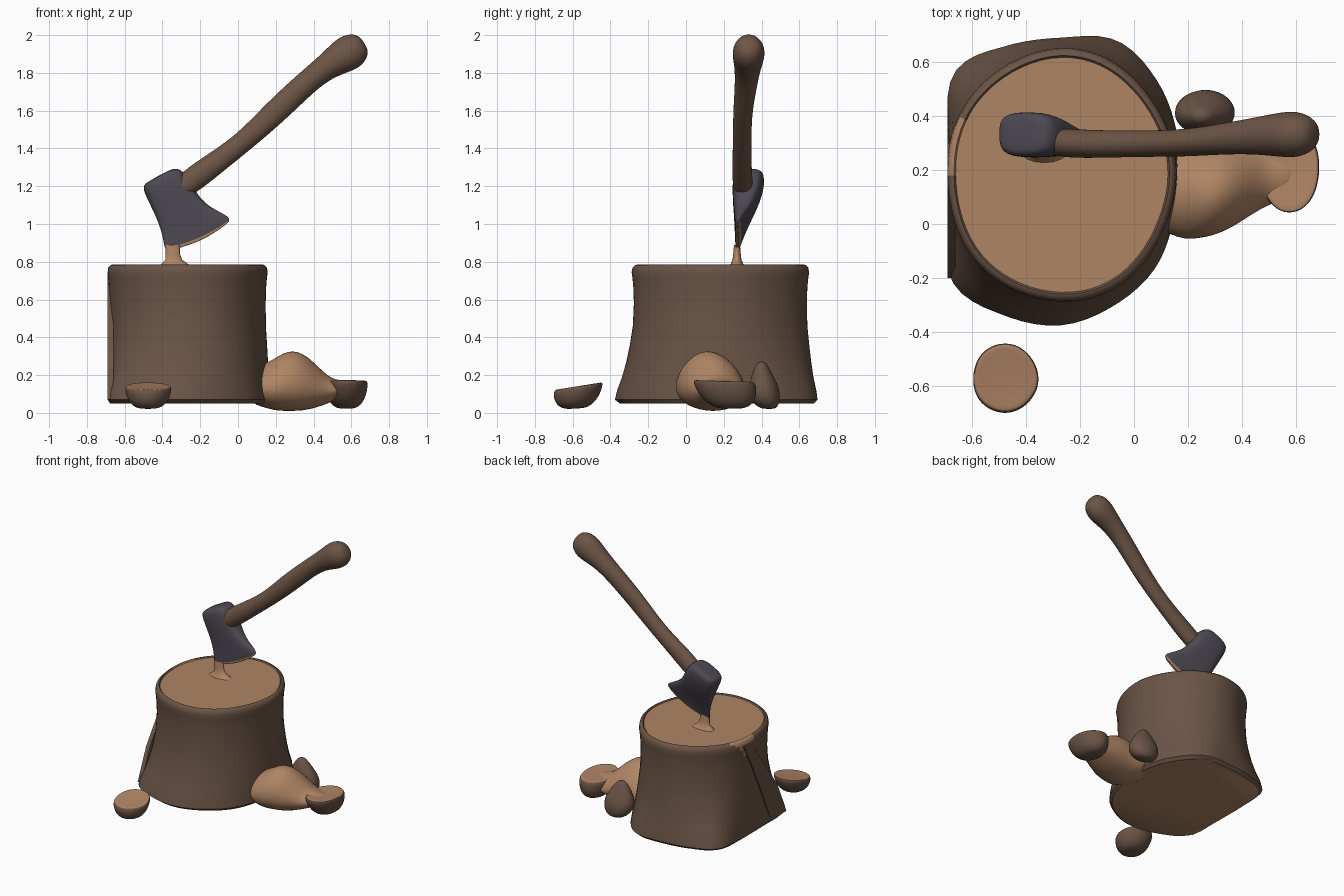
import bpy, bmesh, math
from mathutils import Vector
from math import sin, cos, pi, radians

if "Cube" in bpy.data.objects:
    bpy.data.objects.remove(bpy.data.objects["Cube"])


def material(name, rgb):
    m = bpy.data.materials.new(name)
    m.diffuse_color = (*rgb, 1)
    m.use_nodes = True
    m.node_tree.nodes["Principled BSDF"].inputs["Base Color"].default_value = m.diffuse_color
    return m


BARK = material("bark brown", (0.144, 0.089, 0.061))
WOOD = material("cut wood tan", (0.43, 0.235, 0.13))
METAL = material("dark metal", (0.075, 0.068, 0.088))
HANDLE = material("handle brown", (0.152, 0.091, 0.061))


def loft(name, rings, mats, rule=None, subdiv=0, angle=40):
    """Skin a stack of closed rings, cap both ends, colour faces by rule(center, normal)."""
    bm = bmesh.new()
    vs = [[bm.verts.new(p) for p in r] for r in rings]
    n = len(rings[0])
    for a, b in zip(vs, vs[1:]):
        for i in range(n):
            j = (i + 1) % n
            bm.faces.new((a[i], a[j], b[j], b[i]))
    bm.faces.new(vs[0][::-1])
    bm.faces.new(vs[-1])
    bmesh.ops.recalc_face_normals(bm, faces=bm.faces)
    if rule:
        for f in bm.faces:
            f.material_index = rule(f.calc_center_median(), f.normal)
    me = bpy.data.meshes.new(name)
    bm.to_mesh(me)
    bm.free()
    ob = bpy.data.objects.new(name, me)
    bpy.context.collection.objects.link(ob)
    for m in mats:
        me.materials.append(m)
    bpy.ops.object.select_all(action='DESELECT')
    ob.select_set(True)
    bpy.context.view_layer.objects.active = ob
    bpy.ops.object.shade_smooth_by_angle(angle=radians(angle))
    if subdiv:
        mod = ob.modifiers.new("round", 'SUBSURF')
        mod.levels = mod.render_levels = subdiv
    return ob


def ellipse(cx, cy, z, rx, ry, n=24):
    return [Vector((cx + rx * cos(2 * pi * i / n), cy + ry * sin(2 * pi * i / n), z)) for i in range(n)]


def sample(vals, t):
    """Smooth periodic curve through evenly spaced values, t in 0..1."""
    n = len(vals)
    i = int(t * n)
    f = t * n - i
    a, b, c, d = (vals[(i + k) % n] for k in (-1, 0, 1, 2))
    return b + 0.5 * f * (c - a + f * (2 * a - 5 * b + 4 * c - d + f * (3 * (b - c) + d - a)))


# Stump: round trunk flaring to an uneven foot, sliced flat on the left
CX, CY, N = -0.27, 0.18, 72
foot = [.44, .46, .50, .54, .51, .52, .55, .455, .42, .455, .565, .56, .555, .52, .49, .45]


def trunk_ring(z, flare, scale):
    ring = []
    for i in range(N):
        a = 2 * pi * i / N
        top = 0.42 * 0.465 / math.hypot(0.465 * cos(a), 0.42 * sin(a))
        top *= 1 + 0.008 * sin(5 * a + 1)
        r = (top + (sample(foot, i / N) - top) * flare) * scale
        ring.append(Vector((max(CX + r * cos(a), -0.69), CY + r * sin(a), z)))
    return ring


stump_levels = [(.05, .9, .97), (.07, 1, 1), (.12, .88, 1), (.19, .6, 1), (.27, .36, 1), (.36, .18, .995),
                (.46, .06, .985), (.58, 0, .985), (.66, 0, .99), (.71, 0, 1.0), (.745, 0, 1.01),
                (.77, 0, 1.0), (.783, 0, .97), (.785, 0, .95), (.777, 0, .935)]


def stump_rule(c, n):
    if n.z < -0.9 or (n.z > 0.9 and c.z < 0.78 and abs(c.x - CX) < 0.2 and abs(c.y - CY) < 0.2):
        return 1
    # torn chip under the rim on the flat side
    a = math.degrees(math.atan2(c.y - CY, c.x - CX))
    return 1 if c.z > 0.66 + abs(a - 166) * 0.008 and 150 < a < 180 else 0


loft("stump", [trunk_ring(*l) for l in stump_levels], [BARK, WOOD], stump_rule)

# Split flap of bark on the sliced side
flap = [[Vector((-0.69 + dx, y, z)) for dx, y in ((0, y0), (0.03, y0), (0.03, y1), (0, y1))]
        for z, y0, y1 in ((.07, -.2, -.02), (.3, -.1, .08), (.55, .08, .2), (.74, .22, .3))]
loft("bark_flap", flap, [BARK])

# Splinter raised where the blade bites the stump
loft("splinter", [ellipse(x, .27, z, rx, ry, 16) for x, z, rx, ry in
                  ((-.33, .77, .10, .05), (-.335, .785, .075, .035), (-.34, .81, .045, .024),
                   (-.345, .84, .038, .02), (-.345, .89, .04, .016))], [WOOD], angle=70)

# Axe head: sections from the thick poll down to the thin curved edge
head_rows = [((-.475, 1.225), (-.36, 1.29), .055, .335, 0), ((-.51, 1.20), (-.305, 1.30), .085, .333, 0),
             ((-.485, 1.14), (-.25, 1.225), .083, .328, 0), ((-.445, 1.06), (-.205, 1.14), .066, .315, 0),
             ((-.41, .975), (-.14, 1.085), .042, .297, 0), ((-.395, .905), (-.055, 1.045), .024, .282, .005),
             ((-.39, .87), (-.04, 1.025), .015, .275, .025), ((-.375, .85), (-.055, .995), .007, .272, .02)]


def head_ring(p, q, half, cy, bulge, n=20):
    ring = []
    for i in range(n):
        a = 2 * pi * i / n
        u = math.copysign(abs(cos(a)) ** 0.7, cos(a))
        v = math.copysign(abs(sin(a)) ** 0.6, sin(a))
        s = (u + 1) / 2
        b = bulge * (1 - u * u)
        ring.append(Vector((p[0] + (q[0] - p[0]) * s + b * 0.5, cy + half * v,
                            p[1] + (q[1] - p[1]) * s - b)))
    return ring


def edge_rule(c, n):
    return 1 if c.z < 0.92 + 0.42 * (c.x + .33) - 0.03 and c.z < 1.02 else 0


loft("axe_head", [head_ring(*r) for r in head_rows], [METAL, WOOD], edge_rule, 2, 180)

# Axe handle: swept oval with a swollen knob
handle_pts = [(-.36, .31, 1.14, .05, .05), (-.24, .298, 1.235, .07, .055), (-.13, .296, 1.315, .062, .052),
              (0, .297, 1.412, .056, .05), (.1, .298, 1.50, .06, .05), (.2, .301, 1.595, .066, .052),
              (.3, .312, 1.69, .066, .057), (.4, .322, 1.78, .064, .064), (.48, .328, 1.84, .072, .074),
              (.55, .331, 1.885, .092, .085), (.60, .332, 1.915, .097, .088),
              (.645, .332, 1.943, .078, .07), (.67, .332, 1.958, .04, .036)]
handle_rings = []
for k, (x, y, z, r, ry) in enumerate(handle_pts):
    a, b = handle_pts[max(k - 1, 0)], handle_pts[min(k + 1, len(handle_pts) - 1)]
    d = Vector((b[0] - a[0], 0, b[2] - a[2])).normalized()
    up = Vector((-d.z, 0, d.x))
    handle_rings.append([Vector((x, y, z)) + up * r * cos(t) + Vector((0, ry * sin(t), 0))
                         for t in (2 * pi * i / 16 for i in range(16))])
loft("axe_handle", handle_rings, [HANDLE], None, 2, 180)


# Half-log chips: bark bowls with a pale flat cut on top
def chip(name, cx, cy, rx, ry, top, bottom, tilt, lean):
    rings = []
    for s, h in ((.3, 0), (.55, .06), (.76, .22), (.91, .46), (.99, .74), (1, .9), (.96, .99), (.88, 1), (.5, .96)):
        ring = ellipse(cx, cy, 0, rx * s, ry * s)
        for i, p in enumerate(ring):
            p.z = bottom + (top - bottom) * h + tilt * (p.y - cy) * (0.3 + 0.7 * h)
            p.y += lean * (1 - h)
            wob = 1 + 0.025 * sin(3 * 2 * pi * i / 24 + cx * 9)
            p.x = cx + (p.x - cx) * wob
        rings.append(ring)
    return loft(name, rings, [BARK, WOOD], lambda c, n: 1 if n.z > 0.75 else 0, 1, 60)


chip("front_chip", -.477, -.568, .123, .13, .143, .022, .16, -.02)
chip("right_chip", .575, .2, .115, .165, .17, .022, -.03, .04)

# Large pale wedge leaning on the stump, pear-shaped in section
wedge = [(.06, .0, .30, .05, .22), (.13, -.04, .34, .03, .26), (.19, -.06, .34, .012, .285),
         (.24, -.055, .335, .008, .32), (.29, -.045, .335, .008, .332), (.34, -.025, .335, .01, .318),
         (.39, .005, .335, .02, .28), (.44, .04, .33, .035, .23), (.49, .07, .33, .055, .185),
         (.54, .09, .32, .08, .172), (.60, .13, .29, .11, .168)]
wedge_rings = []
for x, y0, y1, z0, z1 in wedge:
    ring = []
    for i in range(20):
        a = 2 * pi * i / 20
        h = (1 + sin(a)) / 2
        w = (y1 - y0) / 2 * cos(a) * (1.12 - 0.4 * h)
        ring.append(Vector((x, (y0 + y1) / 2 - .03 * h + w, z0 + (z1 - z0) * h)))
    wedge_rings.append(ring)
loft("wood_wedge", wedge_rings, [WOOD], None, 1, 180)

# Pointed bark chunk behind the wedge
chunk = [(.27, .44, .02, .04, .03), (.27, .43, .035, .08, .06), (.265, .415, .08, .112, .085),
         (.26, .41, .13, .115, .085), (.255, .405, .19, .088, .062), (.25, .40, .245, .05, .036),
         (.25, .40, .275, .022, .018)]
loft("bark_chunk", [ellipse(*c, 20) for c in chunk], [BARK], None, 1, 180)
